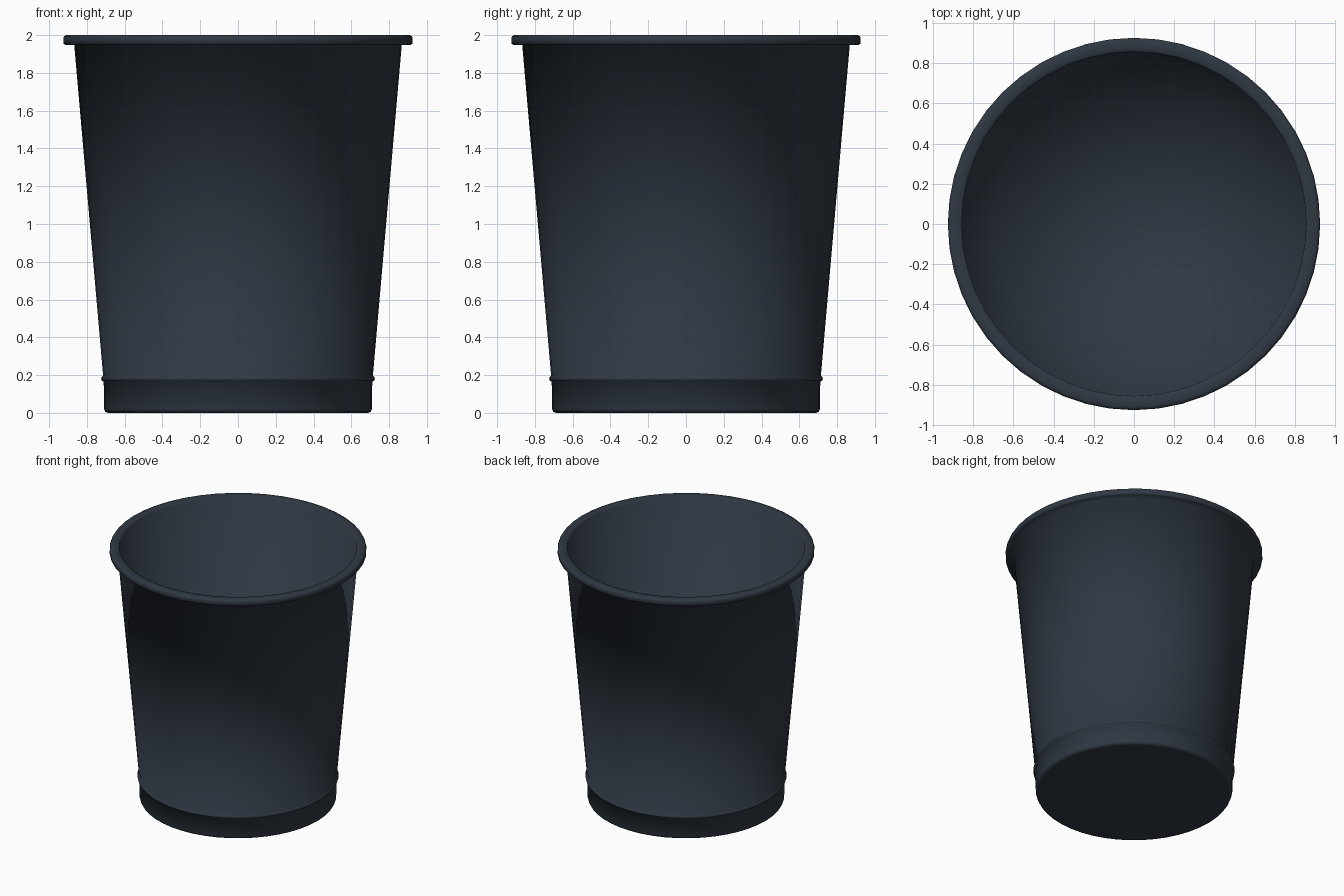
import bpy
import bmesh
from math import tau
from mathutils import Vector

SIDES = 48

cube = bpy.data.objects.get("Cube")
if cube:
    bpy.data.objects.remove(cube, do_unlink=True)

# One dark slate plastic for the whole bin
plastic = bpy.data.materials.new("dark slate plastic")
plastic.use_nodes = True
colour = (0.029, 0.040, 0.056, 1)
plastic.diffuse_color = colour
plastic.node_tree.nodes["Principled BSDF"].inputs["Base Color"].default_value = colour

# Half section (radius, height): underside, foot band, bead, wall, rim, inside
foot = [(0, 0), (0.69, 0), (0.703, 0.006), (0.709, 0.02), (0.711, 0.165)]
bead = [(0.721, 0.17), (0.725, 0.18), (0.721, 0.19), (0.714, 0.196)]
rim = [(0.867, 1.948), (0.915, 1.948), (0.925, 1.956), (0.925, 1.985),
       (0.92, 1.995), (0.91, 2), (0.865, 2), (0.855, 1.993)]
inside = [(0.693, 0.03), (0, 0.03)]
profile = foot + bead + rim + inside


def lathe(name, points):
    """Spin a half section around the vertical axis into a closed solid."""
    bm = bmesh.new()
    verts = [bm.verts.new((r, 0, z)) for r, z in points]
    edges = [bm.edges.new(pair) for pair in zip(verts, verts[1:])]
    bmesh.ops.spin(bm, geom=verts + edges, cent=Vector(), axis=(0, 0, 1),
                   angle=tau, steps=SIDES, use_merge=True)
    bmesh.ops.remove_doubles(bm, verts=bm.verts[:], dist=0.0005)
    bmesh.ops.recalc_face_normals(bm, faces=bm.faces[:])
    for face in bm.faces:
        face.smooth = True
    # Keep the flat underside crisp
    for edge in bm.edges:
        if all(abs(v.co.z) < 0.001 and v.co.xy.length > 0.5 for v in edge.verts):
            edge.smooth = False
    mesh = bpy.data.meshes.new(name)
    bm.to_mesh(mesh)
    bm.free()
    mesh.materials.append(plastic)
    obj = bpy.data.objects.new(name, mesh)
    bpy.context.collection.objects.link(obj)
    return obj


lathe("waste_bin", profile)
